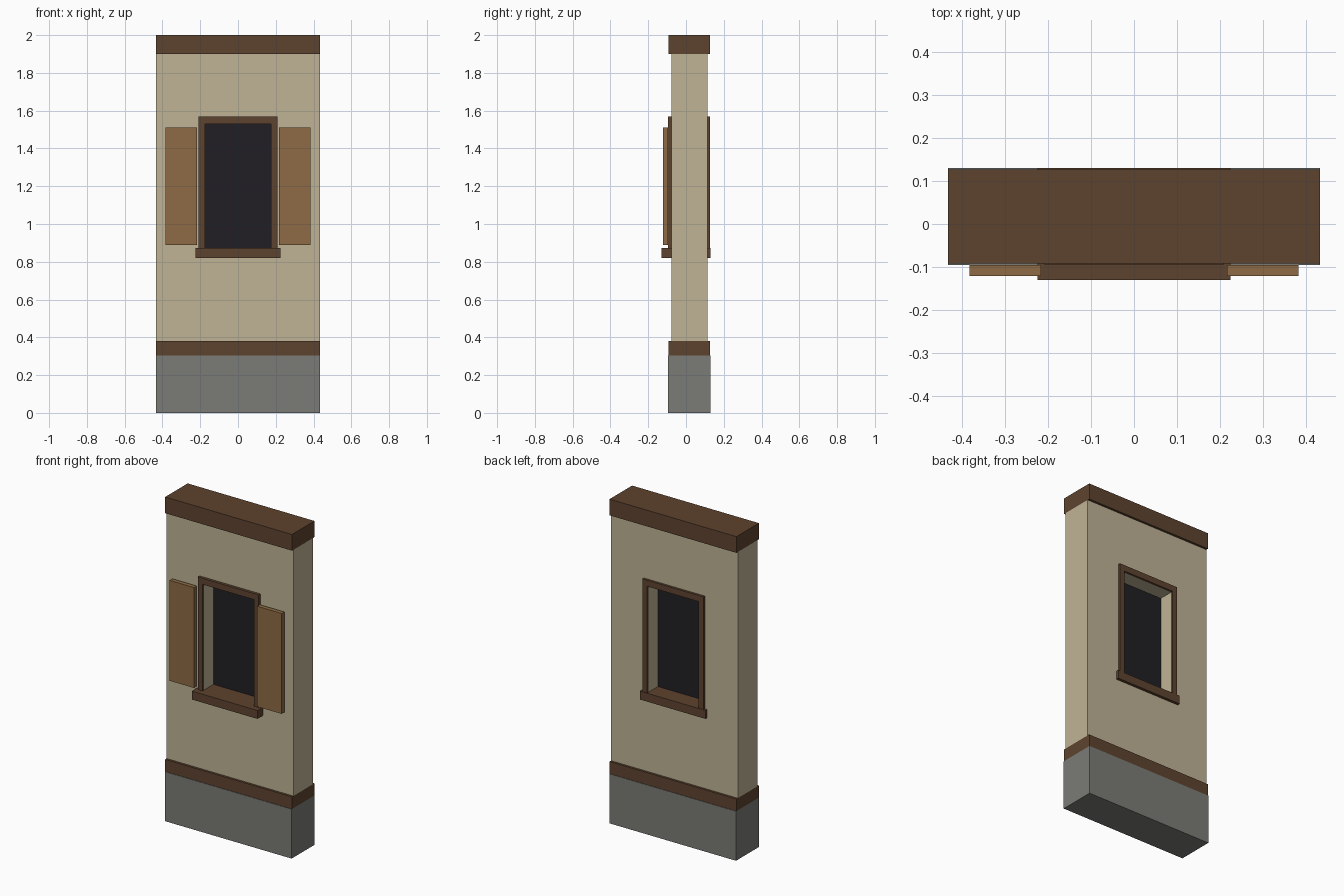
import bpy, bmesh

if "Cube" in bpy.data.objects:
    bpy.data.objects.remove(bpy.data.objects["Cube"])


def material(name, rgb):
    # sRGB values converted to linear
    m = bpy.data.materials.new(name)
    m.diffuse_color = [(c / 255) ** 2.2 for c in rgb] + [1]
    m.use_nodes = True
    m.node_tree.nodes["Principled BSDF"].inputs["Base Color"].default_value = m.diffuse_color
    return m


PLASTER = material("plaster", (190, 178, 148))
DARK_WOOD = material("dark_wood", (94, 69, 50))
LIGHT_WOOD = material("light_wood", (140, 106, 70))
STONE = material("stone", (122, 123, 118))
GLASS = material("dark_glass", (38, 36, 40))


def finish(name, bm, mat):
    bmesh.ops.recalc_face_normals(bm, faces=bm.faces)
    me = bpy.data.meshes.new(name)
    bm.to_mesh(me)
    bm.free()
    me.materials.append(mat)
    ob = bpy.data.objects.new(name, me)
    bpy.context.collection.objects.link(ob)
    return ob


def box(name, x, y, z, mat):
    bm = bmesh.new()
    bmesh.ops.create_cube(bm, size=1)
    for v in bm.verts:
        v.co = [r[0] if c < 0 else r[1] for c, r in zip(v.co, (x, y, z))]
    return finish(name, bm, mat)


def ring(name, outer, inner, y, mat):
    """Rectangular ring; outer and inner are (half width, z low, z high)."""
    bm = bmesh.new()

    def rect(r, yy):
        w, a, b = r
        return [bm.verts.new((px, yy, pz)) for px, pz in ((-w, a), (w, a), (w, b), (-w, b))]

    loops = [rect(outer, y[0]), rect(inner, y[0]), rect(inner, y[1]), rect(outer, y[1])]
    for k in range(4):
        p, q = loops[k], loops[(k + 1) % 4]
        for i in range(4):
            j = (i + 1) % 4
            bm.faces.new((p[i], p[j], q[j], q[i]))
    return finish(name, bm, mat)


W = 0.433
OPENING = (0.176, 0.868, 1.53)

# Stone footing, timber rails and plaster wall with window opening
box("stone_base", (-W, W), (-0.095, 0.13), (0, 0.305), STONE)
box("lower_rail", (-W, W), (-0.092, 0.127), (0.305, 0.38), DARK_WOOD)
ring("wall", (W, 0.38, 1.9), OPENING, (-0.078, 0.113), PLASTER)
box("top_beam", (-W, W), (-0.092, 0.127), (1.9, 2.0), DARK_WOOD)

# Window trim on both faces, sill running through the wall
for name, y in (("front_frame", (-0.095, -0.078)), ("back_frame", (0.113, 0.127))):
    ring(name, (0.208, 0.84, 1.568), OPENING, y, DARK_WOOD)
box("sill", (-0.224, 0.224), (-0.13, 0.13), (0.82, 0.872), DARK_WOOD)

# Dark pane in the middle of the opening
box("window_pane", (-0.176, 0.176), (0.012, 0.023), (0.872, 1.53), GLASS)

# Open shutters, mirrored left and right
shutter = box("shutters", (0.216, 0.383), (-0.121, -0.095), (0.89, 1.51), LIGHT_WOOD)
shutter.modifiers.new("mirror", 'MIRROR').use_axis[0] = True
